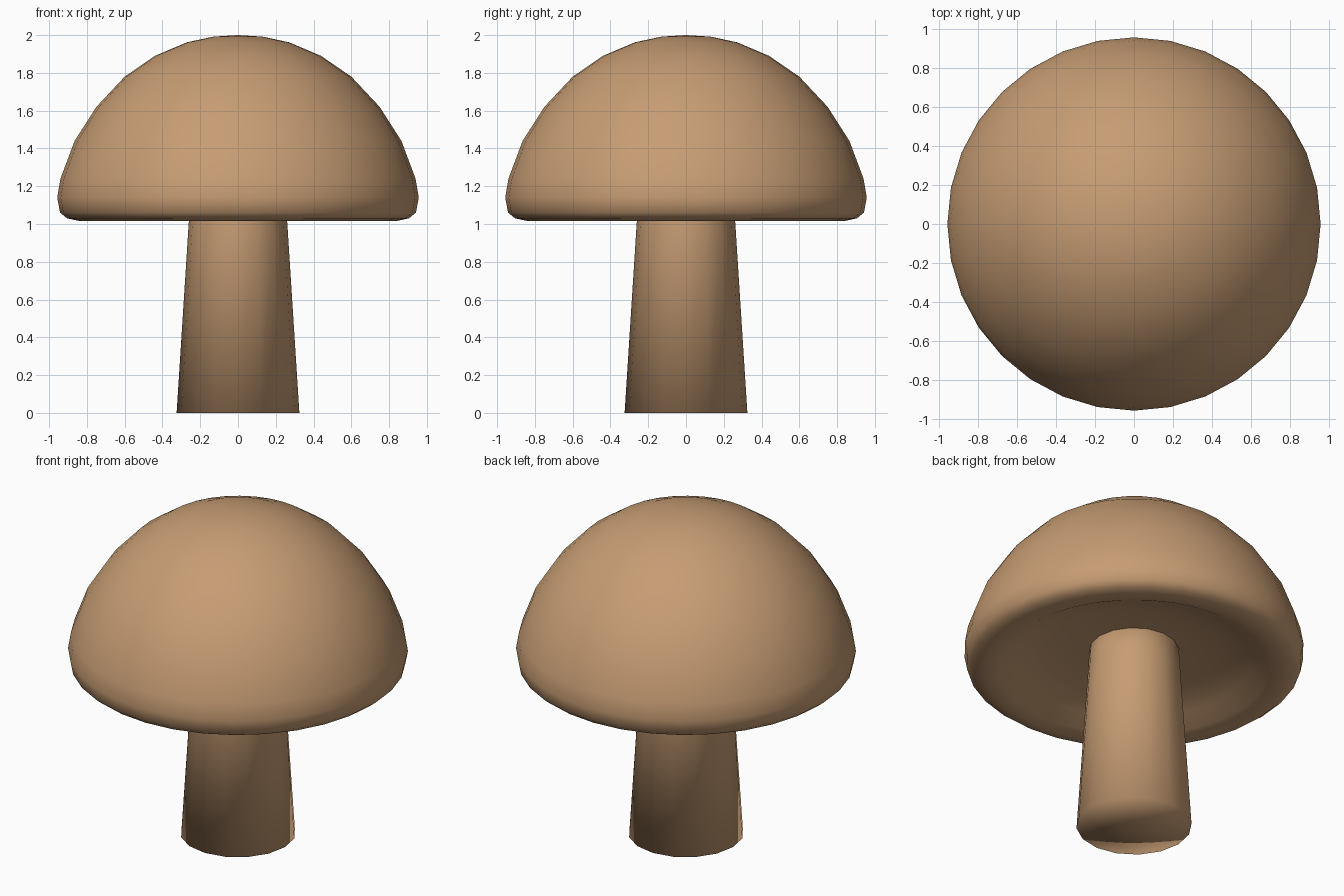
import bpy
import bmesh
from math import cos, sin, tau

cube = bpy.data.objects.get("Cube")
if cube:
    bpy.data.objects.remove(cube, do_unlink=True)

# One warm brown for the whole mushroom
brown = bpy.data.materials.new("warm_brown")
brown.use_nodes = True
colour = (0.57, 0.335, 0.173, 1)
brown.diffuse_color = colour
bsdf = next(n for n in brown.node_tree.nodes if n.type == "BSDF_PRINCIPLED")
bsdf.inputs["Base Color"].default_value = colour
bsdf.inputs["Roughness"].default_value = 0.8


def lathe(name, profile, sides):
    """Spin a (radius, height) profile round z; radius 0 makes a pole."""
    bm = bmesh.new()
    rings = []
    for r, z in profile:
        count = sides if r else 1
        rings.append([bm.verts.new((r * cos(tau * i / sides), r * sin(tau * i / sides), z))
                      for i in range(count)])
    for a, b in zip(rings, rings[1:]):
        for i in range(sides):
            j = (i + 1) % sides
            corners = [a[i % len(a)], a[j % len(a)], b[j % len(b)], b[i % len(b)]]
            bm.faces.new(list(dict.fromkeys(corners)))
    bmesh.ops.recalc_face_normals(bm, faces=bm.faces)
    for face in bm.faces:
        face.smooth = True
    mesh = bpy.data.meshes.new(name)
    bm.to_mesh(mesh)
    bm.free()
    mesh.materials.append(brown)
    obj = bpy.data.objects.new(name, mesh)
    bpy.context.collection.objects.link(obj)
    return obj


# Domed cap with a rounded rim and a shallow hollow underneath
lathe("cap", [(0, 2.0), (0.13, 1.992), (0.27, 1.962), (0.44, 1.89), (0.6, 1.78),
              (0.75, 1.62), (0.865, 1.44), (0.94, 1.24), (0.957, 1.14),
              (0.942, 1.06), (0.905, 1.03), (0.84, 1.016), (0.76, 1.03),
              (0.66, 1.08), (0.5, 1.12), (0.3, 1.14), (0, 1.15)], 32)

# Tapered stem running up into the cap
lathe("stem", [(0, 0), (0.325, 0), (0.26, 1.02), (0.25, 1.2), (0, 1.2)], 16)
